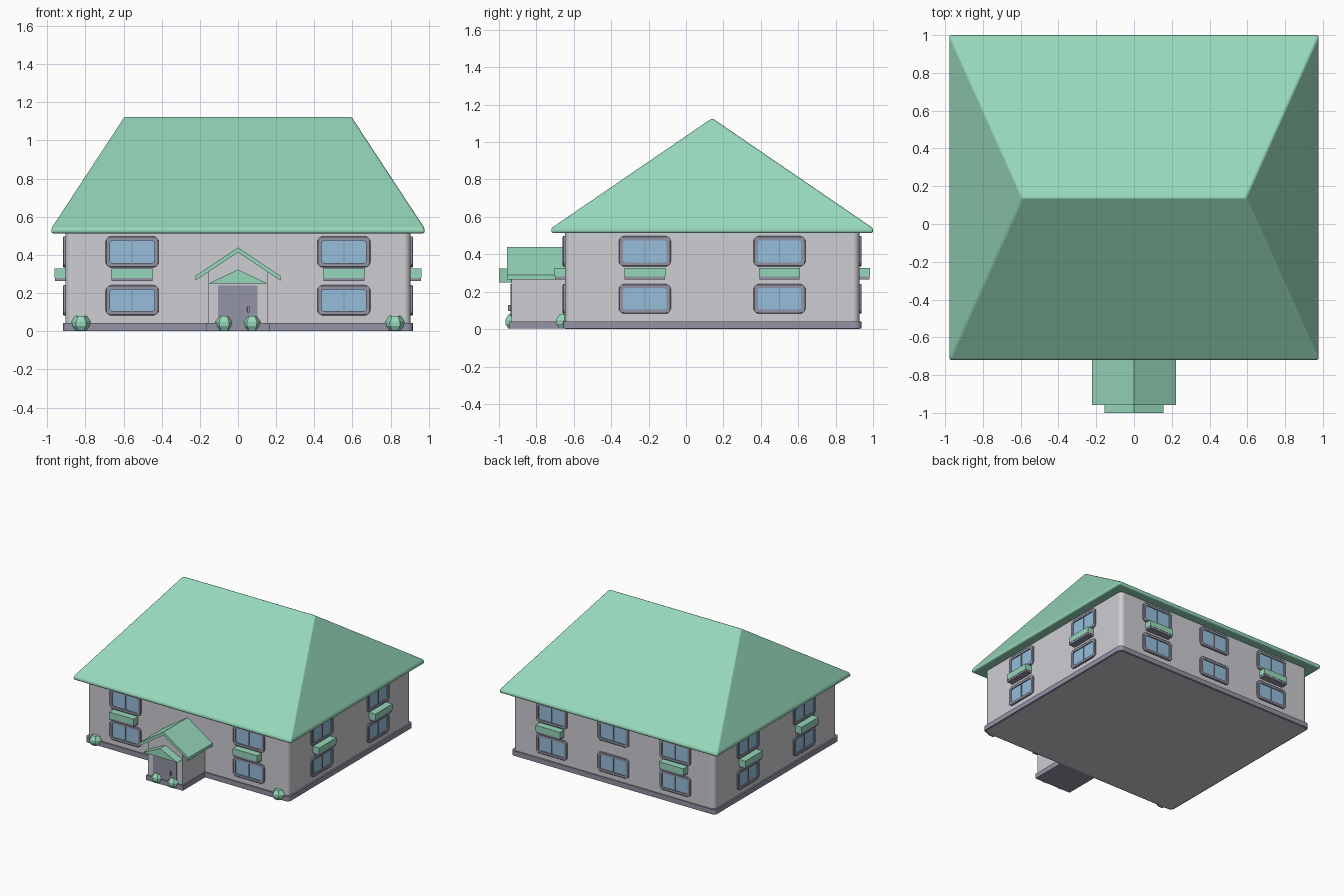
import bpy, bmesh, math
from mathutils import Matrix, Vector

if "Cube" in bpy.data.objects:
    bpy.data.objects.remove(bpy.data.objects["Cube"])

CY = 0.14                 # centre of the main block in y
HX, HY = 0.905, 0.787     # half sizes of the main block


def material(name, r, g, b):
    m = bpy.data.materials.new(name)
    lin = [((c / 255 + 0.055) / 1.055) ** 2.4 for c in (r, g, b)]
    m.diffuse_color = (*lin, 1)
    m.use_nodes = True
    m.node_tree.nodes["Principled BSDF"].inputs["Base Color"].default_value = m.diffuse_color
    return m


GREEN = material("mint green", 150, 215, 186)
WALL = material("pale grey", 205, 205, 211)
TRIM = material("purple grey", 147, 147, 166)
GLASS = material("window blue", 150, 190, 218)


def finish(bm, name, mats, matrix=None, smooth=False):
    bmesh.ops.recalc_face_normals(bm, faces=bm.faces)
    if matrix is not None:
        bm.transform(matrix)
    me = bpy.data.meshes.new(name)
    bm.to_mesh(me)
    bm.free()
    for m in mats:
        me.materials.append(m)
    ob = bpy.data.objects.new(name, me)
    bpy.context.collection.objects.link(ob)
    if smooth:
        bpy.ops.object.select_all(action='DESELECT')
        ob.select_set(True)
        bpy.context.view_layer.objects.active = ob
        bpy.ops.object.shade_smooth_by_angle(angle=math.radians(40))
        wn = ob.modifiers.new("even shading", 'WEIGHTED_NORMAL')
        wn.keep_sharp = True
    return ob


def box(name, lo, hi, mat, matrix=None, corner=0.0, edge=0.0):
    """Box between two corners; corner rounds the upright edges, edge rounds all."""
    bm = bmesh.new()
    lo, hi = Vector(lo), Vector(hi)
    bmesh.ops.create_cube(bm, size=1, matrix=Matrix.Translation((lo + hi) / 2)
                          @ Matrix.Diagonal((*(hi - lo), 1)))
    if corner:
        up = [e for e in bm.edges if abs((e.verts[0].co - e.verts[1].co).normalized().z) > 0.9]
        bmesh.ops.bevel(bm, geom=up, offset=corner, segments=4, profile=0.5, affect='EDGES')
    if edge:
        bmesh.ops.bevel(bm, geom=bm.edges[:], offset=edge, segments=2, profile=0.5, affect='EDGES')
    return finish(bm, name, [mat], matrix, bool(corner or edge))


def prism(name, profile, y0, y1, mat):
    """Extrude an x-z profile along y."""
    bm = bmesh.new()
    f = bm.faces.new([bm.verts.new((x, y0, z)) for x, z in profile])
    ext = bmesh.ops.extrude_face_region(bm, geom=[f])
    for v in ext['geom']:
        if isinstance(v, bmesh.types.BMVert):
            v.co.y = y1
    return finish(bm, name, [mat])


def rounded_rect(w, h, r, n=4):
    pts = []
    for k, (sx, sz) in enumerate(((1, 1), (-1, 1), (-1, -1), (1, -1))):
        for i in range(n + 1):
            a = math.pi / 2 * (k + i / n)
            pts.append((sx * (w - r) + r * math.cos(a), sz * (h - r) + r * math.sin(a)))
    return pts


def side(angle, dist):
    """Wall frame: local x along the wall, local -y outward, y = 0 on the wall."""
    return (Matrix.Translation((0, CY, 0)) @ Matrix.Rotation(math.radians(angle), 4, 'Z')
            @ Matrix.Translation((0, -dist, 0)))


def window(name, x, z, w, h, wall):
    # frame rings: wall, front outer, front inner, recessed glass border
    rings = [(w, h, 0.028, 0.01), (w, h, 0.028, -0.009), (w - 0.004, h - 0.004, 0.025, -0.012),
             (w - 0.023, h - 0.022, 0.015, -0.012), (w - 0.023, h - 0.022, 0.015, -0.004)]
    bm = bmesh.new()
    loops = [[bm.verts.new((x + u, y, z + v)) for u, v in rounded_rect(a, b, r)]
             for a, b, r, y in rings]
    for A, B in zip(loops, loops[1:]):
        for i in range(len(A)):
            j = (i + 1) % len(A)
            bm.faces.new((A[i], A[j], B[j], B[i]))
    bm.faces.new(loops[-1]).material_index = 1
    finish(bm, name, [TRIM, GLASS], wall)
    box(name + "_bar", (x - 0.003, -0.01, z - h + 0.015), (x + 0.003, 0, z + h - 0.015), TRIM, wall)


def flower_box(name, x, wall):
    box(name + "_trough", (x - 0.108, -0.054, 0.264), (x + 0.108, 0.01, 0.281), TRIM, wall)
    box(name + "_plants", (x - 0.11, -0.056, 0.28), (x + 0.11, 0.01, 0.328), GREEN, wall)


def bush(name, x, y):
    bm = bmesh.new()
    loops = [[bm.verts.new((x + r * math.cos(i * math.pi / 3), y + r * math.sin(i * math.pi / 3), z))
              for i in range(6)]
             for r, z in ((0.034, 0.004), (0.05, 0.028), (0.051, 0.05), (0.03, 0.08))]
    for A, B in zip(loops, loops[1:]):
        for i in range(6):
            j = (i + 1) % 6
            bm.faces.new((A[i], A[j], B[j], B[i]))
    bm.faces.new(loops[0])
    bm.faces.new(loops[-1])
    finish(bm, name, [GREEN])


# Main block and plinth
box("main_walls", (-HX, CY - HY, 0), (HX, CY + HY, 0.53), WALL, corner=0.035)
box("plinth", (-HX - 0.012, CY - HY - 0.011, 0.002), (HX + 0.012, CY + HY + 0.01, 0.042),
    TRIM, corner=0.03)

# Hipped roof with a softened eave
bm = bmesh.new()
rx, ry = 0.978, 0.86
corners = ((-rx, -ry), (rx, -ry), (rx, ry), (-rx, ry))
low = [bm.verts.new((x, CY + y, 0.513)) for x, y in corners]
top = [bm.verts.new((x, CY + y, 0.54)) for x, y in corners]
left, right = [bm.verts.new((s * 0.592, CY, 1.128)) for s in (-1, 1)]
bm.faces.new(low)
for i in range(4):
    j = (i + 1) % 4
    bm.faces.new((low[i], low[j], top[j], top[i]))
bm.faces.new((top[0], top[1], right, left))
bm.faces.new((top[2], top[3], left, right))
bm.faces.new((top[1], top[2], right))
bm.faces.new((top[3], top[0], left))
bmesh.ops.bevel(bm, geom=bm.edges[:], offset=0.011, segments=3, profile=0.5, affect='EDGES')
finish(bm, "hip_roof", [GREEN], smooth=True)

# Windows on each wall: (wall name, angle, distance, columns, columns with flower boxes)
walls = (("front", 0, HY, (-0.555, 0.555), (-0.555, 0.555)),
         ("right", 90, HX, (-0.36, 0.36), (-0.36, 0.36)),
         ("back", 180, HY, (-0.555, 0, 0.555), (-0.555, 0.555)),
         ("left", 270, HX, (-0.36, 0.36), (-0.36, 0.36)))
for label, angle, dist, columns, boxed in walls:
    frame = side(angle, dist)
    for i, x in enumerate(columns):
        window(f"{label}_upper_window_{i}", x, 0.416, 0.139, 0.081, frame)
        window(f"{label}_lower_window_{i}", x, 0.162, 0.139, 0.079, frame)
    for i, x in enumerate(boxed):
        flower_box(f"{label}_flower_box_{i}", x, frame)

# Porch: gabled walls, plinth, chevron roof and door canopy
prism("porch_walls", [(-0.155, 0.01), (0.155, 0.01), (0.155, 0.315), (0, 0.42), (-0.155, 0.315)],
      -0.932, -0.63, WALL)
box("porch_plinth", (-0.165, -0.944, 0.002), (0.165, -0.63, 0.042), TRIM)
prism("porch_roof", [(0, 0.44), (0.223, 0.29), (0.223, 0.266), (0, 0.413),
                     (-0.223, 0.266), (-0.223, 0.29)], -0.957, -0.63, GREEN)
prism("door_canopy", [(-0.155, 0.25), (0.155, 0.25), (0, 0.323)], -1.0, -0.92, GREEN)

# Door and handle
box("door", (-0.105, -0.938, 0.04), (0.103, -0.93, 0.24), TRIM)
box("door_handle", (0.048, -0.952, 0.098), (0.061, -0.936, 0.13), TRIM, edge=0.003)

# Bushes in front of the walls and porch
for s, tag in ((-1, "left"), (1, "right")):
    bush(f"{tag}_corner_bush", s * 0.823, -0.65)
    bush(f"{tag}_porch_bush", s * 0.073, -0.922)
